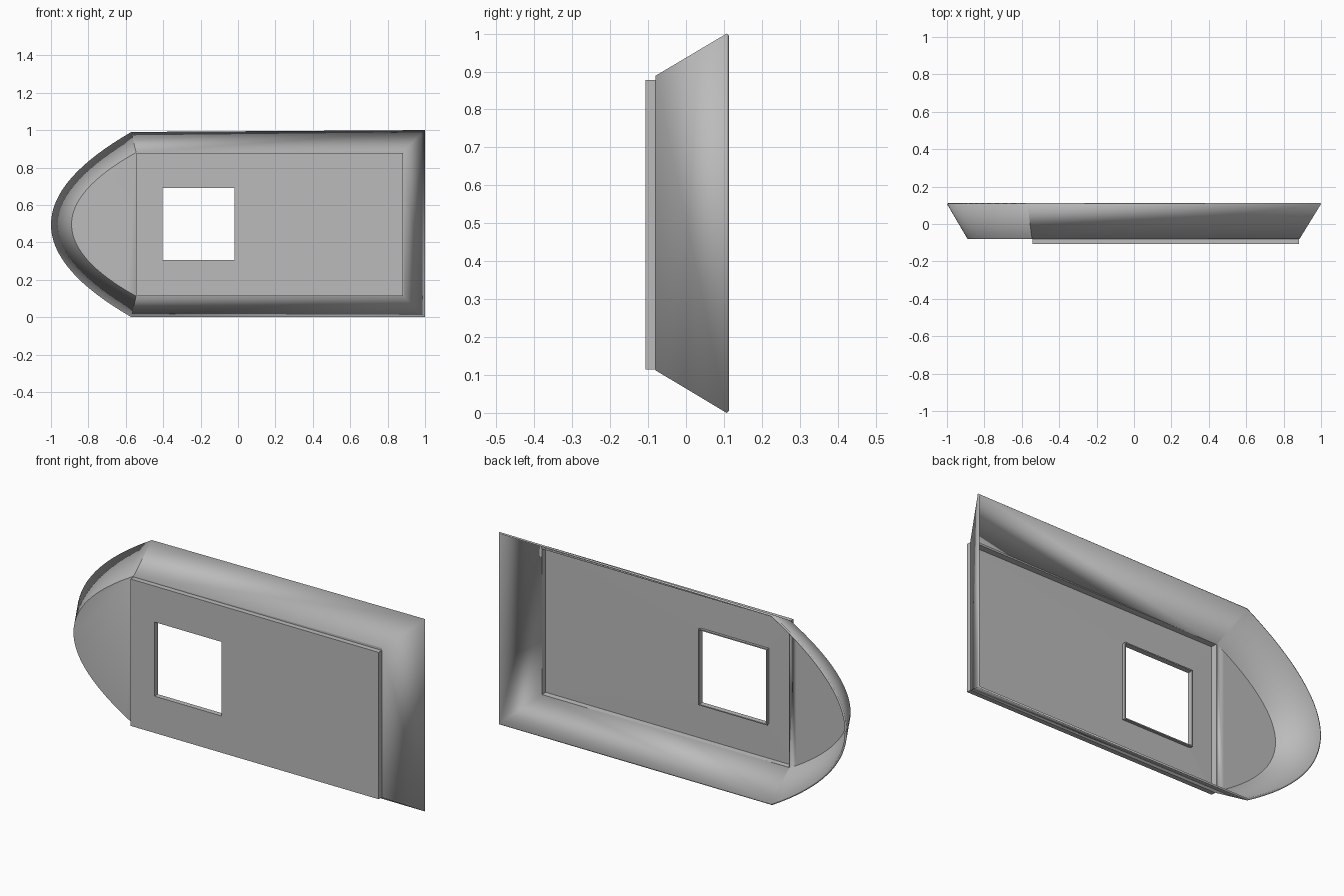
import bpy, bmesh, math

cube = bpy.data.objects.get("Cube")
if cube:
    bpy.data.objects.remove(cube)

grey = bpy.data.materials.new("plain_grey")
grey.use_nodes = True
colour = (0.5, 0.5, 0.5, 1)
grey.diffuse_color = colour
grey.node_tree.nodes["Principled BSDF"].inputs["Base Color"].default_value = colour

BACK, FLOOR, FRONT = 0.107, -0.08, -0.107
CURVE_STEPS = 32


def ring(bm, outline, y):
    return [bm.verts.new((x, y, z)) for x, z in outline]


def bridge(bm, a, b):
    """Quads between two closed rings of equal length."""
    faces = []
    for i in range(len(a)):
        j = (i + 1) % len(a)
        faces.append(bm.faces.new((a[i], a[j], b[j], b[i])))
    return faces


def rect(x0, x1, z0, z1):
    return [(x0, z0), (x1, z0), (x1, z1), (x0, z1)]


def outline(x_tip, x_join, x_end, z0, z1_join, z1_end):
    """Straight-sided panel closed by a parabolic nose."""
    pts = [(x_join, z0), (x_end, z0), (x_end, z1_end), (x_join, z1_join)]
    mid, half = (z0 + z1_join) / 2, (z1_join - z0) / 2
    for i in range(1, CURVE_STEPS):
        t = 1 - 2 * i / CURVE_STEPS
        pts.append((x_tip + (x_join - x_tip) * t * t, mid + half * t))
    return pts


def finish(bm, name, thickness):
    mesh = bpy.data.meshes.new(name)
    bm.to_mesh(mesh)
    bm.free()
    mesh.materials.append(grey)
    obj = bpy.data.objects.new(name, mesh)
    bpy.context.collection.objects.link(obj)
    mod = obj.modifiers.new("sheet_thickness", 'SOLIDIFY')
    mod.thickness = thickness
    mod.offset = -1
    return obj


# Sloping side walls with the flat floor of the rounded nose
bm = bmesh.new()
rim = ring(bm, outline(-1, -0.57, 1, 0, 0.99, 1), BACK)
base = ring(bm, outline(-0.89, -0.545, 0.885, 0.112, 0.88, 0.889), FLOOR)
for f in bridge(bm, rim, base)[3:]:
    f.smooth = True
bm.faces.new([base[0]] + base[3:])
walls = finish(bm, "sloping_walls", 0.01)

# Raised front panel: ledge, step, face and window lip
bm = bmesh.new()
panel = rect(-0.543, 0.883, 0.114, 0.877)
window = rect(-0.405, -0.02, 0.305, 0.69)
rings = [
    ring(bm, [(-0.545, 0.112), (0.885, 0.112), (0.885, 0.889), (-0.545, 0.88)], FLOOR),
    ring(bm, panel, FLOOR),
    ring(bm, panel, FRONT),
    ring(bm, window, FRONT),
    ring(bm, window, FLOOR),
]
for a, b in zip(rings, rings[1:]):
    bridge(bm, a, b)
finish(bm, "front_panel", 0.008)

# Keep the wall corners crisp while the nose stays smooth
bpy.ops.object.select_all(action='DESELECT')
walls.select_set(True)
bpy.context.view_layer.objects.active = walls
bpy.ops.object.shade_smooth_by_angle(angle=math.radians(25))
